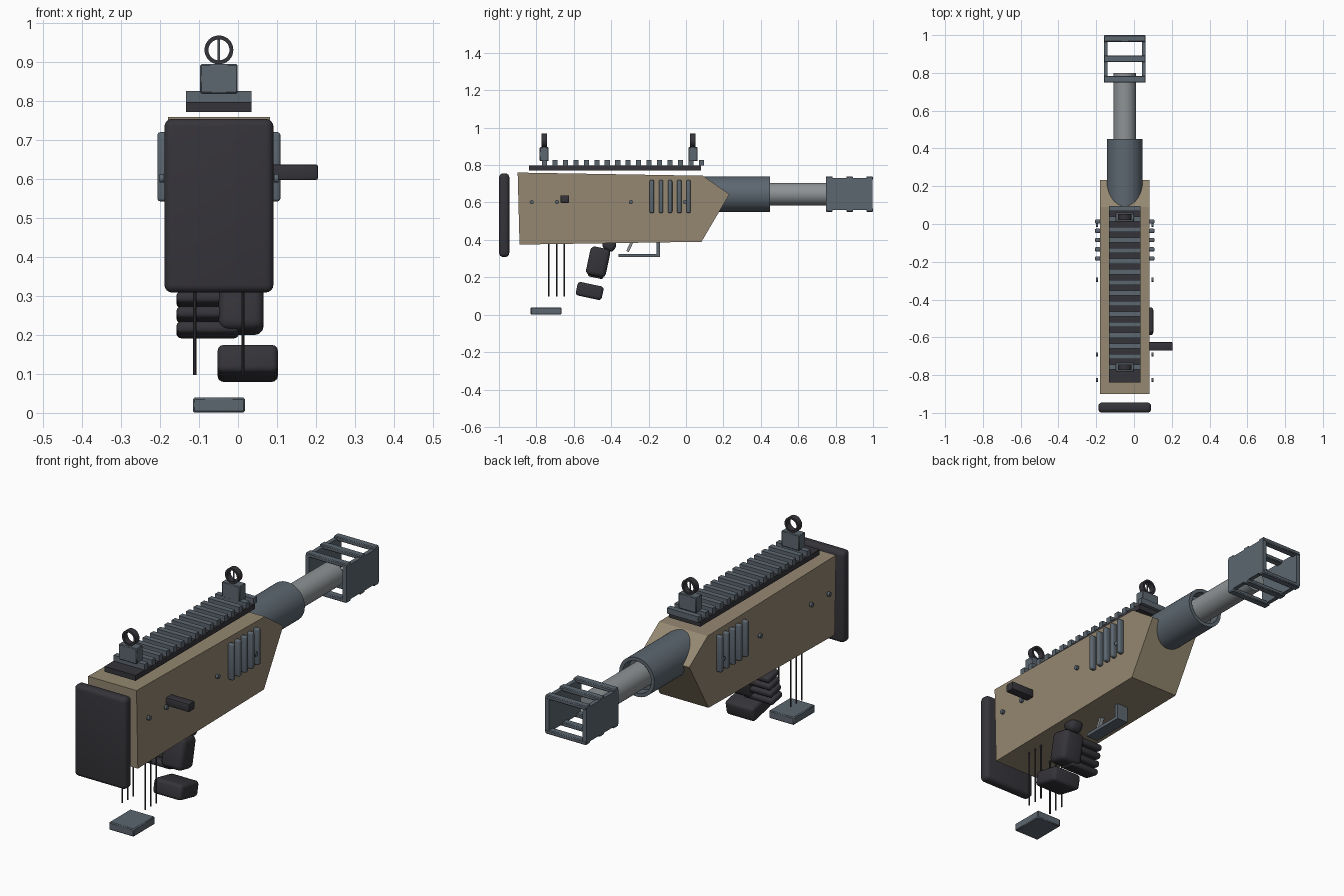
import bpy, bmesh, math
from mathutils import Matrix, Vector

cube = bpy.data.objects.get("Cube")
if cube:
    bpy.data.objects.remove(cube, do_unlink=True)

CX = -0.049      # centre line of the body
AXIS_Z = 0.645   # height of the barrel axis


def material(name, color):
    m = bpy.data.materials.new(name)
    m.use_nodes = True
    rgba = (*color, 1)
    m.diffuse_color = rgba
    m.node_tree.nodes["Principled BSDF"].inputs["Base Color"].default_value = rgba
    return m


TAN = material("tan", (0.3, 0.245, 0.165))
DARK = material("charcoal", (0.036, 0.034, 0.041))
STEEL = material("blue grey steel", (0.108, 0.135, 0.162))
SILVER = material("pale steel", (0.27, 0.29, 0.3))


def finish(name, bm, mat, smooth=False):
    bmesh.ops.recalc_face_normals(bm, faces=bm.faces)
    mesh = bpy.data.meshes.new(name)
    bm.to_mesh(mesh)
    bm.free()
    mesh.materials.append(mat)
    ob = bpy.data.objects.new(name, mesh)
    bpy.context.scene.collection.objects.link(ob)
    if smooth:
        bpy.ops.object.select_all(action='DESELECT')
        ob.select_set(True)
        bpy.context.view_layer.objects.active = ob
        bpy.ops.object.shade_smooth_by_angle(angle=math.radians(40))
    return ob


def box(name, center, size, mat, bevel=0, tilt=0, segments=3):
    """Box with optional rounded edges, tilted about the x axis."""
    bm = bmesh.new()
    bmesh.ops.create_cube(bm, size=1)
    bmesh.ops.scale(bm, vec=size, verts=bm.verts)
    if bevel:
        bmesh.ops.bevel(bm, geom=bm.edges[:], offset=bevel, segments=segments,
                        profile=0.5, affect='EDGES')
    bm.transform(Matrix.Translation(center) @ Matrix.Rotation(math.radians(tilt), 4, 'X'))
    return finish(name, bm, mat, bevel > 0)


def lathe(name, profile, center, mat, closed=False, steps=48):
    """Revolve (radius, y) points around the y axis."""
    bm = bmesh.new()
    pts = [bm.verts.new((r, y, 0)) for r, y in profile]
    edges = [bm.edges.new(p) for p in zip(pts, pts[1:])]
    if closed:
        edges.append(bm.edges.new((pts[-1], pts[0])))
    bmesh.ops.spin(bm, geom=pts + edges, axis=(0, 1, 0), cent=(0, 0, 0),
                   angle=math.tau, steps=steps)
    bmesh.ops.remove_doubles(bm, verts=bm.verts, dist=1e-5)
    bm.transform(Matrix.Translation(center))
    return finish(name, bm, mat, True)


def rod(name, center, radius, length, axis, mat, sides=12):
    bm = bmesh.new()
    bmesh.ops.create_cone(bm, cap_ends=True, segments=sides, radius1=radius,
                          radius2=radius, depth=length)
    turn = Vector((0, 0, 1)).rotation_difference(Vector(axis)).to_matrix().to_4x4()
    bm.transform(Matrix.Translation(center) @ turn)
    return finish(name, bm, mat, True)


# Body: side profile extruded across the width
bm = bmesh.new()
outline = [(-0.9, 0.76), (-0.89, 0.375), (0.083, 0.39), (0.232, 0.644), (0.09, 0.743)]
side = bm.faces.new([bm.verts.new((CX - 0.131, y, z)) for y, z in outline])
out = bmesh.ops.extrude_face_region(bm, geom=[side])
bmesh.ops.translate(bm, vec=(0.262, 0, 0),
                    verts=[v for v in out["geom"] if isinstance(v, bmesh.types.BMVert)])
finish("body", bm, TAN)

# Stock pad
box("stock_pad", (CX, -0.972, 0.532), (0.28, 0.054, 0.446), DARK, 0.02, segments=4)

# Shroud and barrel
lathe("barrel_shroud", [(0, 0.02), (0.095, 0.02), (0.095, 0.45), (0.078, 0.45),
                        (0.078, 0.4), (0, 0.4)], (CX, 0, AXIS_Z), STEEL)
lathe("barrel", [(0, 0.3), (0.06, 0.3), (0.06, 0.8), (0, 0.8)], (CX, 0, AXIS_Z), SILVER)

# Muzzle cage: two side plates joined by bars above and below
for s in (-1, 1):
    box("muzzle_side_plate", (CX + s * 0.101, 0.873, AXIS_Z), (0.02, 0.25, 0.17), STEEL)
    for y in (0.766, 0.875, 0.982):
        box("muzzle_bar", (CX, y, AXIS_Z + s * 0.085), (0.222, 0.036, 0.02),
            STEEL, 0.004, segments=1)

# Top rail
box("rail_base", (CX, -0.38, 0.785), (0.168, 0.92, 0.026), DARK)
for i in range(16):
    box("rail_tooth", (CX, 0.083 - i * 0.056, 0.812), (0.168, 0.027, 0.028), STEEL)

# Ring sights
for name, y in (("rear", -0.758), ("front", 0.037)):
    box(name + "_sight_block", (CX, y, 0.858), (0.096, 0.048, 0.075), STEEL, 0.003, segments=1)
    lathe(name + "_sight_ring", [(0.037, -0.015), (0.037, 0.015), (0.027, 0.015),
                                 (0.027, -0.015)], (CX, y, 0.932), DARK, True, 32)
rod("front_sight_post", (CX, 0.037, 0.93), 0.003, 0.07, (0, 0, 1), STEEL)

# Side vents and screws, on both sides
for s in (-1, 1):
    for i in range(5):
        box("side_vent", (CX + s * 0.143, 0.013 - i * 0.049, 0.632),
            (0.03, 0.023, 0.178), STEEL, 0.008)
    for y in (-0.825, -0.69, -0.295, -0.005):
        rod("screw", (CX + s * 0.147, y, 0.602), 0.011, 0.012, (1, 0, 0), STEEL)

# Charging handle
box("charging_handle", (0.14, -0.648, 0.618), (0.13, 0.046, 0.04), DARK, 0.005, segments=2)

# Trigger and guard
box("guard_bottom", (CX, -0.25, 0.316), (0.06, 0.22, 0.016), STEEL)
box("guard_front", (CX, -0.149, 0.35), (0.06, 0.018, 0.084), STEEL)
box("trigger", (CX, -0.3, 0.365), (0.018, 0.015, 0.06), SILVER, tilt=-25)

# Hand-shaped grip: palm, heel, thumb and fingers
box("grip_palm", (0.008, -0.47, 0.282), (0.116, 0.108, 0.155), DARK, 0.024, -12)
box("grip_heel", (0.025, -0.515, 0.127), (0.155, 0.142, 0.074), DARK, 0.016, -12)
box("grip_thumb", (0.02, -0.41, 0.372), (0.07, 0.07, 0.06), DARK, 0.022, -30)
for i in range(4):
    box("grip_finger", (-0.078, -0.482 + i * 0.009, 0.213 + i * 0.039),
        (0.16, 0.085, 0.031), DARK, 0.012, -12)

# Magazine wires and floor plate
for x in (-0.111, 0.013):
    for y in (-0.734, -0.692, -0.65):
        rod("magazine_wire", (x, y, 0.245), 0.004, 0.296, (0, 0, 1), DARK, 8)
box("magazine_floor", (CX, -0.748, 0.02), (0.134, 0.165, 0.038), STEEL, 0.004, segments=1)
